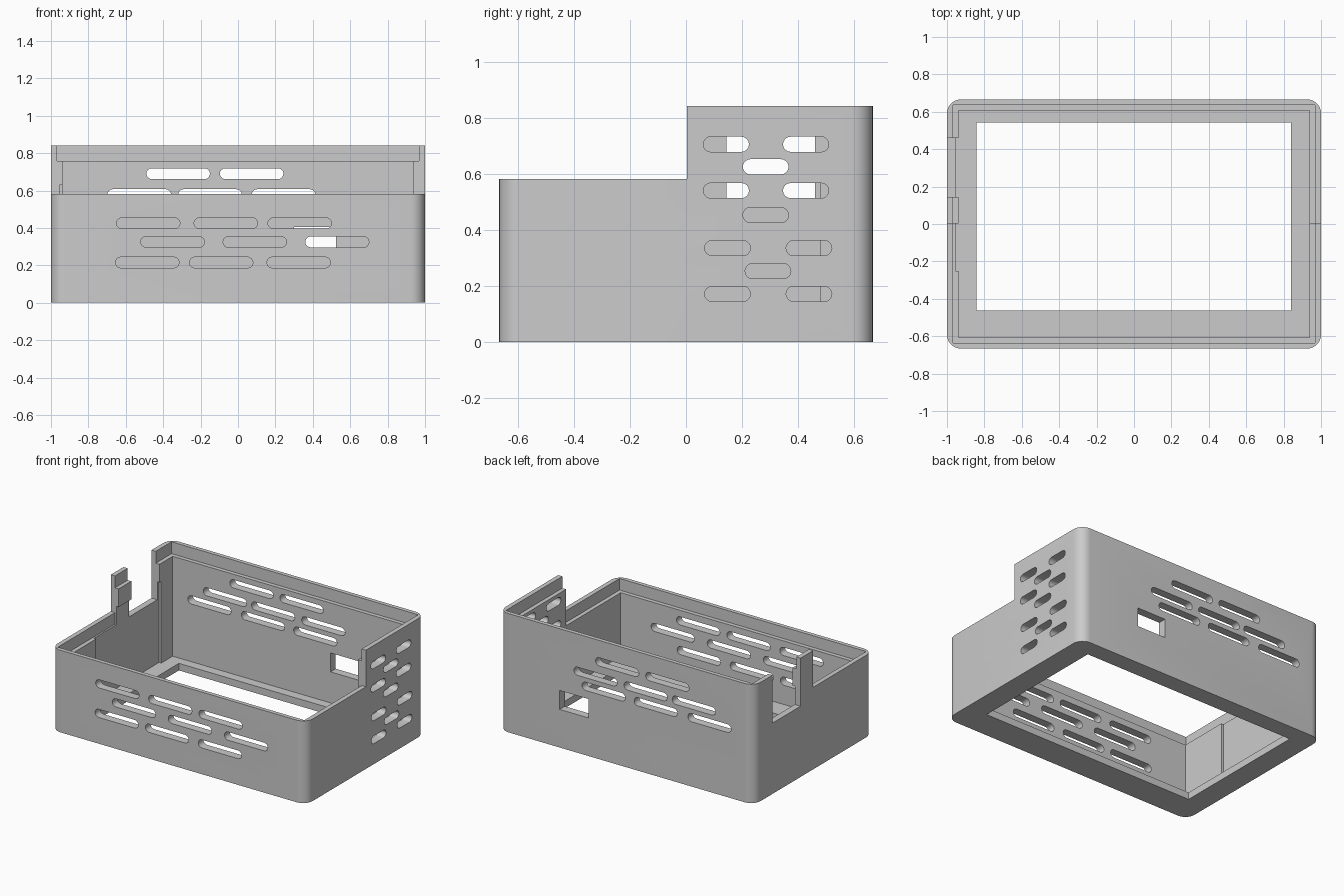
import bpy, bmesh
from math import pi, cos, sin, radians
from mathutils import Vector

if "Cube" in bpy.data.objects:
    bpy.data.objects.remove(bpy.data.objects["Cube"], do_unlink=True)

grey = bpy.data.materials.new("plain_grey")
grey.use_nodes = True
grey.diffuse_color = (0.6, 0.6, 0.6, 1)
grey.node_tree.nodes["Principled BSDF"].inputs["Base Color"].default_value = (0.6, 0.6, 0.6, 1)


def prism(bm, points, depth):
    """Extrude a closed outline along a vector."""
    face = bm.faces.new([bm.verts.new(p) for p in points])
    ext = bmesh.ops.extrude_face_region(bm, geom=[face])["geom"]
    bmesh.ops.translate(bm, vec=Vector(depth),
                        verts=[v for v in ext if isinstance(v, bmesh.types.BMVert)])


def rounded(w, h, r, steps):
    """Rounded rectangle outline centred on the origin."""
    out = []
    for q, (sx, sy) in enumerate([(1, 1), (-1, 1), (-1, -1), (1, -1)]):
        for i in range(steps + 1):
            a = (q + i / steps) * pi / 2
            out.append((sx * (w / 2 - r) + r * cos(a), sy * (h / 2 - r) + r * sin(a)))
    return out


def capsule(w, h, steps=8):
    """Slot outline with half-round ends."""
    r, out = h / 2, []
    for s, start in ((1, -pi / 2), (-1, pi / 2)):
        for i in range(steps + 1):
            a = start + pi * i / steps
            out.append((s * (w / 2 - r) + r * cos(a), r * sin(a)))
    return out


def finish(name, bm):
    bmesh.ops.recalc_face_normals(bm, faces=bm.faces)
    mesh = bpy.data.meshes.new(name)
    bm.to_mesh(mesh)
    bm.free()
    mesh.materials.append(grey)
    ob = bpy.data.objects.new(name, mesh)
    bpy.context.collection.objects.link(ob)
    return ob


def box(name, x, y, z):
    bm = bmesh.new()
    prism(bm, [(x[0], y[0], z[0]), (x[1], y[0], z[0]), (x[1], y[1], z[0]), (x[0], y[1], z[0])],
          (0, 0, z[1] - z[0]))
    return finish(name, bm)


def cut(body, cutter):
    """Subtract the cutter from the body and discard it."""
    mod = body.modifiers.new("cut", "BOOLEAN")
    mod.operation, mod.solver, mod.object = "DIFFERENCE", "EXACT", cutter
    bpy.context.view_layer.update()
    deps = bpy.context.evaluated_depsgraph_get()
    mesh = bpy.data.meshes.new_from_object(body.evaluated_get(deps))
    body.modifiers.clear()
    body.data = mesh
    bpy.data.objects.remove(cutter, do_unlink=True)


# Outer shell block
H, TOP = 0.842, 1.2
bm = bmesh.new()
prism(bm, [(x, y, 0) for x, y in rounded(2, 1.332, 0.075, 8)], (0, 0, H))
body = finish("enclosure_body", bm)

# Cavity, lid rims, lowered front, floor window, side notch, inner recess, rear port
for args in [
    ("cavity", (-0.938, 0.938), (-0.608, 0.608), (0.05, TOP)),
    ("lid_rim", (-0.967, 0.967), (-0.637, 0.637), (0.758, TOP)),
    ("lowered_front", (-1.2, 1.2), (-1, 0.004), (0.582, TOP)),
    ("front_rim", (-0.967, 0.967), (-0.637, 0.004), (0.5, TOP)),
    ("floor_window", (-0.843, 0.84), (-0.463, 0.542), (-0.1, 0.2)),
    ("side_notch", (-1.2, -0.9), (0.145, 0.46), (0.502, TOP)),
    ("inner_recess", (-0.955, -0.9), (-0.25, 0.48), (0.05, 0.63)),
    ("rear_port", (0.3, 0.525), (0.5, 0.8), (0.27, 0.404)),
]:
    cut(body, box(*args))

# Long vent slots: height and the slot centres of each row
front_rows = {0.425: (-0.48, -0.065, 0.33), 0.325: (-0.35, 0.09, 0.53), 0.215: (-0.485, -0.09, 0.325)}
back_rows = {0.69: (-0.32, 0.073), 0.578: (-0.528, -0.15, 0.243), 0.488: (-0.65, -0.23, 0.18)}
bm = bmesh.new()
for rows, start in ((front_rows, -0.8), (back_rows, 0.5)):
    for z, centres in rows.items():
        for cx in centres:
            prism(bm, [(cx + u, start, z + v) for u, v in capsule(0.34, 0.058)], (0, 0.3, 0))

# Short vent slots in the tall side wall
side_rows = {0.705: (0.143, 0.427), 0.54: (0.143, 0.427), 0.335: (0.148, 0.438), 0.172: (0.148, 0.438),
             0.625: (0.284,), 0.453: (0.284,), 0.253: (0.292,)}
for z, centres in side_rows.items():
    for cy in centres:
        prism(bm, [(0.85, cy + u, z + v) for u, v in capsule(0.163, 0.054)], (0.3, 0, 0))
cut(body, finish("vent_slots", bm))

# Smooth the rounded corners, keep edges sharp
bpy.ops.object.select_all(action="DESELECT")
body.select_set(True)
bpy.context.view_layer.objects.active = body
bpy.ops.object.shade_smooth_by_angle(angle=radians(30))
